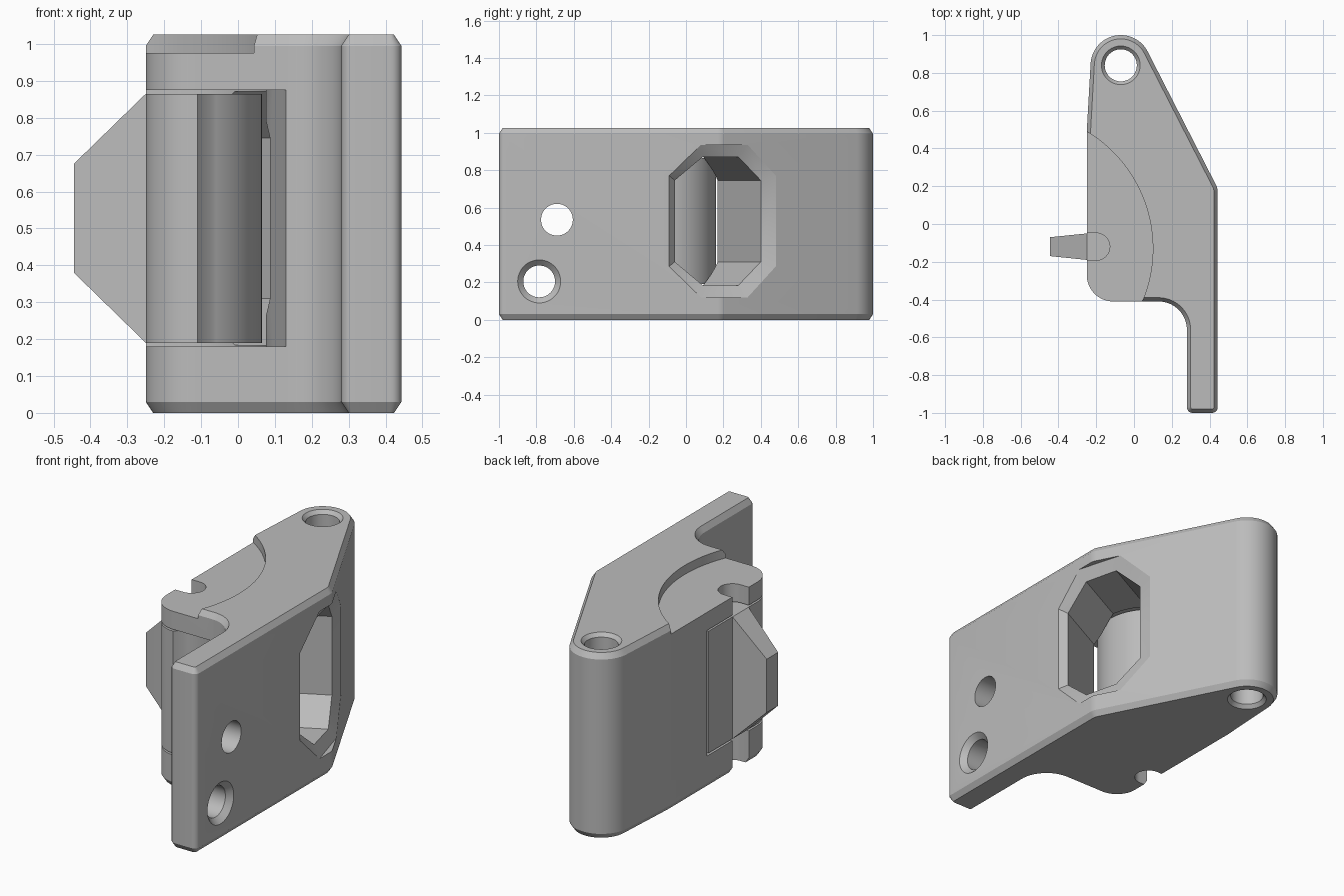
import bpy, bmesh, math
from mathutils import Vector

cube = bpy.data.objects.get("Cube")
if cube:
    bpy.data.objects.remove(cube, do_unlink=True)

steel = bpy.data.materials.new("plain_grey")
steel.use_nodes = True
GREY = (0.5, 0.5, 0.5, 1)
steel.diffuse_color = GREY
steel.node_tree.nodes["Principled BSDF"].inputs["Base Color"].default_value = GREY


def arc(cx, cy, r, a, b, n=16):
    angles = [math.radians(a + (b - a) * i / n) for i in range(n + 1)]
    return [(cx + r * math.cos(t), cy + r * math.sin(t)) for t in angles]


def loft(name, rings):
    """Closed solid through equal-length rings of 3D points."""
    bm = bmesh.new()
    loops = [[bm.verts.new(p) for p in ring] for ring in rings]
    n = len(loops[0])
    for lo, hi in zip(loops, loops[1:]):
        for i in range(n):
            j = (i + 1) % n
            bm.faces.new((lo[i], lo[j], hi[j], hi[i]))
    bm.faces.new(loops[0][::-1])
    bm.faces.new(loops[-1])
    bmesh.ops.recalc_face_normals(bm, faces=bm.faces)
    mesh = bpy.data.meshes.new(name)
    bm.to_mesh(mesh)
    bm.free()
    mesh.materials.append(steel)
    ob = bpy.data.objects.new(name, mesh)
    bpy.context.collection.objects.link(ob)
    return ob


def at_z(outline, z):
    return [(x, y, z) for x, y in outline]


def prism(name, outline, z0, z1):
    return loft(name, [at_z(outline, z0), at_z(outline, z1)])


def bore(name, axis, u, v, stations):
    """Round cutter along z or x; stations are (position, radius)."""
    rings = []
    for pos, r in stations:
        circle = arc(u, v, r, 0, 352.5, 47)
        rings.append([(a, b, pos) if axis == "z" else (pos, a, b) for a, b in circle])
    return loft(name, rings)


def inset(outline, d):
    """Mitred inward offset of a counter-clockwise outline."""
    pts = [Vector(p) for p in outline]
    result = []
    for i, p in enumerate(pts):
        a = (p - pts[i - 1]).normalized()
        b = (pts[(i + 1) % len(pts)] - p).normalized()
        na, nb = Vector((-a.y, a.x)), Vector((-b.y, b.x))
        result.append(tuple(p + (na + nb) * d / (1 + na.dot(nb))))
    return result


def activate(ob):
    bpy.ops.object.select_all(action="DESELECT")
    ob.select_set(True)
    bpy.context.view_layer.objects.active = ob


def cut(ob, cutter):
    cutter.hide_render = True
    mod = ob.modifiers.new("cut", "BOOLEAN")
    mod.operation = "DIFFERENCE"
    mod.solver = "EXACT"
    mod.object = cutter
    activate(ob)
    bpy.ops.object.modifier_apply(modifier=mod.name)
    bpy.data.objects.remove(cutter, do_unlink=True)


# Housing: hinge lug, sloped side, mounting plate and chamfered rims
TOP = 1.025
LUG = (-0.07, 0.84)
nose = arc(-0.11, -0.27, 0.14, 180, 270)
outline = (arc(*LUG, 0.16, 27.5, 177, 32) + [(-0.25, 0.49)] + nose
           + arc(0.13, -0.56, 0.15, 90, 0)
           + arc(0.31, -0.97, 0.03, 180, 270, 6)
           + arc(0.413, -0.97, 0.03, 270, 360, 6)
           + arc(0.363, 0.17, 0.08, 0, 27, 6))
rim = inset(outline, 0.02)
housing = loft("housing", [at_z(rim, 0), at_z(outline, 0.03),
                           at_z(outline, TOP - 0.03), at_z(rim, TOP)])

# Shallow curved step in the top
cut(housing, prism("step_cutter", arc(-0.624, -0.13, 0.724, 0, 357, 119), 0.975, 1.2))

# Pocket for the lever
PIVOT = (-0.215, -0.12)
pocket = [(-0.5, -0.6), (0.13, -0.6), (0.13, -0.41), (0.115, -0.34), (0.095, -0.26)]
pocket += arc(*PIVOT, 0.295, -10, 90, 24) + [(-0.5, 0.175)]
cut(housing, prism("pocket_cutter", pocket, 0.18, 0.875))

# Vertical notch open to the side
notch = arc(-0.2, -0.12, 0.072, -90, 90, 20) + [(-0.5, -0.048), (-0.5, -0.192)]
cut(housing, prism("notch_cutter", notch, -0.1, 1.2))

# Hinge bore, countersunk at both ends
cut(housing, bore("hinge_cutter", "z", *LUG, [
    (-0.02, 0.12), (0.02, 0.085), (TOP - 0.02, 0.085), (TOP + 0.02, 0.12)]))

# Screw holes in the plate
cut(housing, bore("plain_hole_cutter", "x", -0.69, 0.535, [(0.2, 0.085), (0.5, 0.085)]))
cut(housing, bore("sunk_hole_cutter", "x", -0.785, 0.205, [
    (0.2, 0.085), (0.413, 0.085), (0.443, 0.115), (0.5, 0.115)]))


# Octagonal window running obliquely into the pocket
def octagon(ys, low, low_corner):
    mid = 0.5275
    a, b, c, d = ys
    lower = [(a, low_corner), (b, low), (c, low), (d, low_corner)]
    return lower + [(y, 2 * mid - z) for y, z in reversed(lower)]


def side_x(y):
    return 0.443 - max(0, y - 0.19) * 0.515


outer = octagon((-0.09, 0.08, 0.33, 0.48), 0.12, 0.285)
inner = octagon((-0.06, 0.09, 0.28, 0.40), 0.184, 0.31)
END = -0.17
inner_ring = [(side_x(y) - 0.04, y, z) for y, z in inner]
window = loft("window_cutter", [
    [(0.6, y, z) for y, z in outer],
    [(side_x(y), y, z) for y, z in outer],
    inner_ring,
    [(END, y - 0.515 * (x - END), z) for x, y, z in inner_ring]])
bm = bmesh.new()
bm.from_mesh(window.data)
bmesh.ops.triangulate(bm, faces=bm.faces)
bm.to_mesh(window.data)
bm.free()
cut(housing, window)

# Rounded lever inside the pocket
lever = prism("lever", nose + arc(*PIVOT, 0.28, -60, 97, 40), 0.19, 0.865)

# Tapered tooth on the lever
sections = [(-0.2, 0.072, 0.19), (-0.25, 0.07, 0.19), (-0.445, 0.05, 0.38)]
tooth = loft("tooth", [
    [(x, -0.12 - h, z), (x, -0.12 + h, z),
     (x, -0.12 + h, 1.055 - z), (x, -0.12 - h, 1.055 - z)]
    for x, h, z in sections])

for part in (housing, lever, tooth):
    activate(part)
    bpy.ops.object.shade_smooth_by_angle(angle=math.radians(25))
